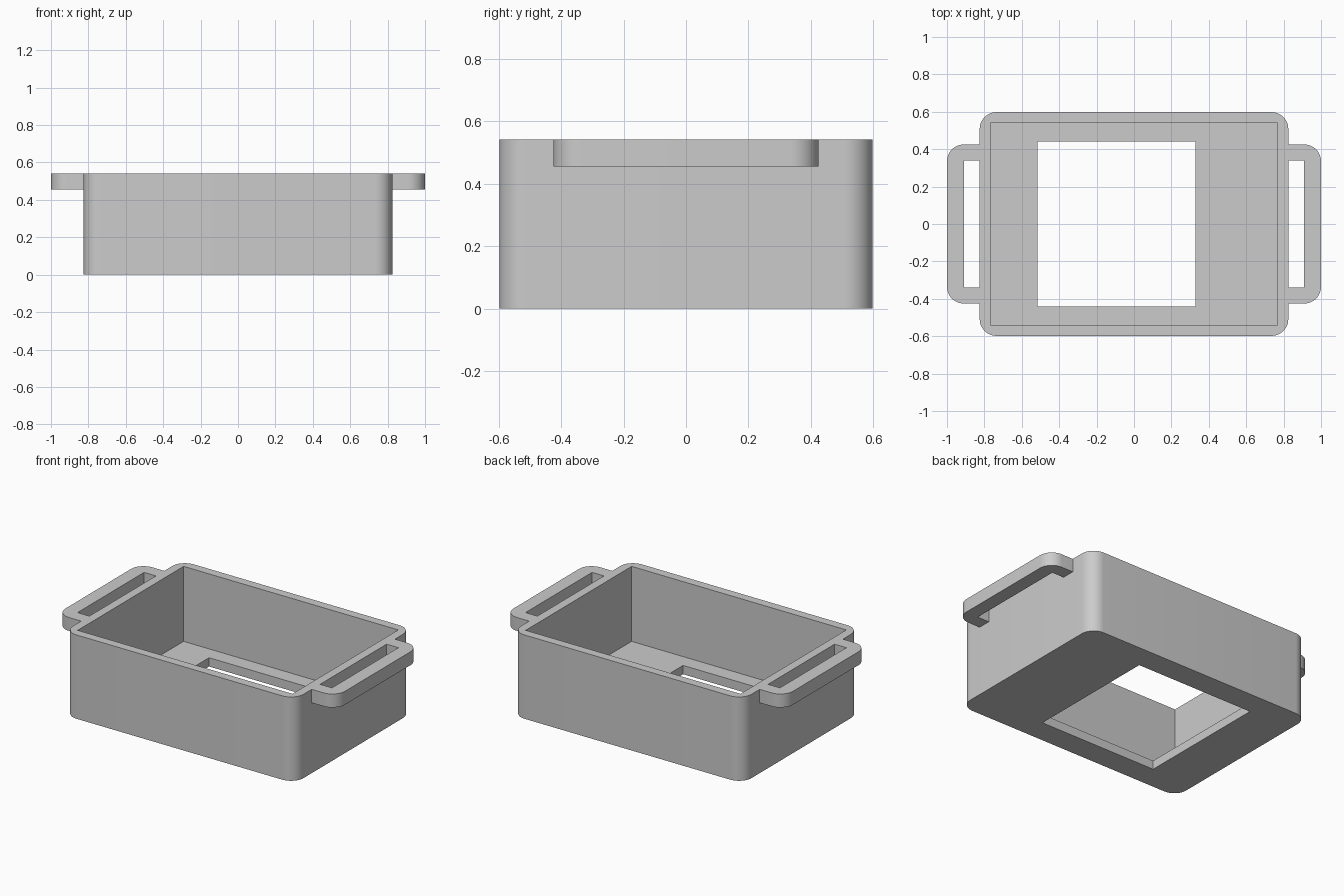
import bpy, bmesh
from math import radians, sin, cos

cube = bpy.data.objects.get("Cube")
if cube:
    bpy.data.objects.remove(cube, do_unlink=True)

HEIGHT = 0.542
HALF_X, HALF_Y = 0.825, 0.598
RADIUS = 0.09

grey = bpy.data.materials.new("plain_grey")
grey.use_nodes = True
COLOUR = (0.6, 0.6, 0.6, 1)
grey.diffuse_color = COLOUR
grey.node_tree.nodes["Principled BSDF"].inputs["Base Color"].default_value = COLOUR


def arc(cx, cy, start, steps=12):
    """Quarter-circle corner, counter-clockwise from a start angle."""
    angles = [radians(start + 90 * i / steps) for i in range(steps + 1)]
    return [(cx + RADIUS * cos(a), cy + RADIUS * sin(a)) for a in angles]


def prism(name, outline, z0, z1):
    """Extrude a counter-clockwise outline between two heights."""
    bm = bmesh.new()
    face = bm.faces.new([bm.verts.new((x, y, z0)) for x, y in outline])
    grown = bmesh.ops.extrude_face_region(bm, geom=[face])["geom"]
    top = [v for v in grown if isinstance(v, bmesh.types.BMVert)]
    bmesh.ops.translate(bm, verts=top, vec=(0, 0, z1 - z0))
    bmesh.ops.recalc_face_normals(bm, faces=bm.faces)
    mesh = bpy.data.meshes.new(name)
    bm.to_mesh(mesh)
    bm.free()
    mesh.materials.append(grey)
    obj = bpy.data.objects.new(name, mesh)
    bpy.context.collection.objects.link(obj)
    return obj


def select(obj):
    bpy.ops.object.select_all(action='DESELECT')
    obj.select_set(True)
    bpy.context.view_layer.objects.active = obj


def cut(obj, cutter):
    mod = obj.modifiers.new("cut", 'BOOLEAN')
    mod.operation = 'DIFFERENCE'
    mod.solver = 'EXACT'
    mod.object = cutter
    select(obj)
    bpy.ops.object.modifier_apply(modifier=mod.name)
    bpy.data.objects.remove(cutter, do_unlink=True)


def rect(x0, x1, y):
    return [(x0, -y), (x1, -y), (x1, y), (x0, y)]


# Box with rounded vertical corners, open top and an off-centre floor window
cx, cy = HALF_X - RADIUS, HALF_Y - RADIUS
outline = arc(cx, cy, 0) + arc(-cx, cy, 90) + arc(-cx, -cy, 180) + arc(cx, -cy, 270)
box = prism("box", outline, 0, HEIGHT)
cut(box, prism("cavity_cutter", rect(-0.768, 0.768, 0.541), 0.057, HEIGHT + 0.1))
cut(box, prism("window_cutter", rect(-0.516, 0.33, 0.441), -0.1, 0.2))

# U-shaped carrying handles flush with the rim
hx, hy, slot_x, slot_y = 1 - RADIUS, 0.425, 0.91, 0.34
left = ([(HALF_X, -hy)] + arc(hx, RADIUS - hy, 270) + arc(hx, hy - RADIUS, 0)
        + [(HALF_X, hy), (HALF_X, slot_y), (slot_x, slot_y),
           (slot_x, -slot_y), (HALF_X, -slot_y)])
right = [(-x, y) for x, y in reversed(left)]
handles = [prism(name, points, 0.455, HEIGHT)
           for name, points in (("left_handle", left), ("right_handle", right))]

# Smooth rounded corners, crisp edges
for obj in [box] + handles:
    select(obj)
    bpy.ops.object.shade_smooth_by_angle(angle=radians(30))
